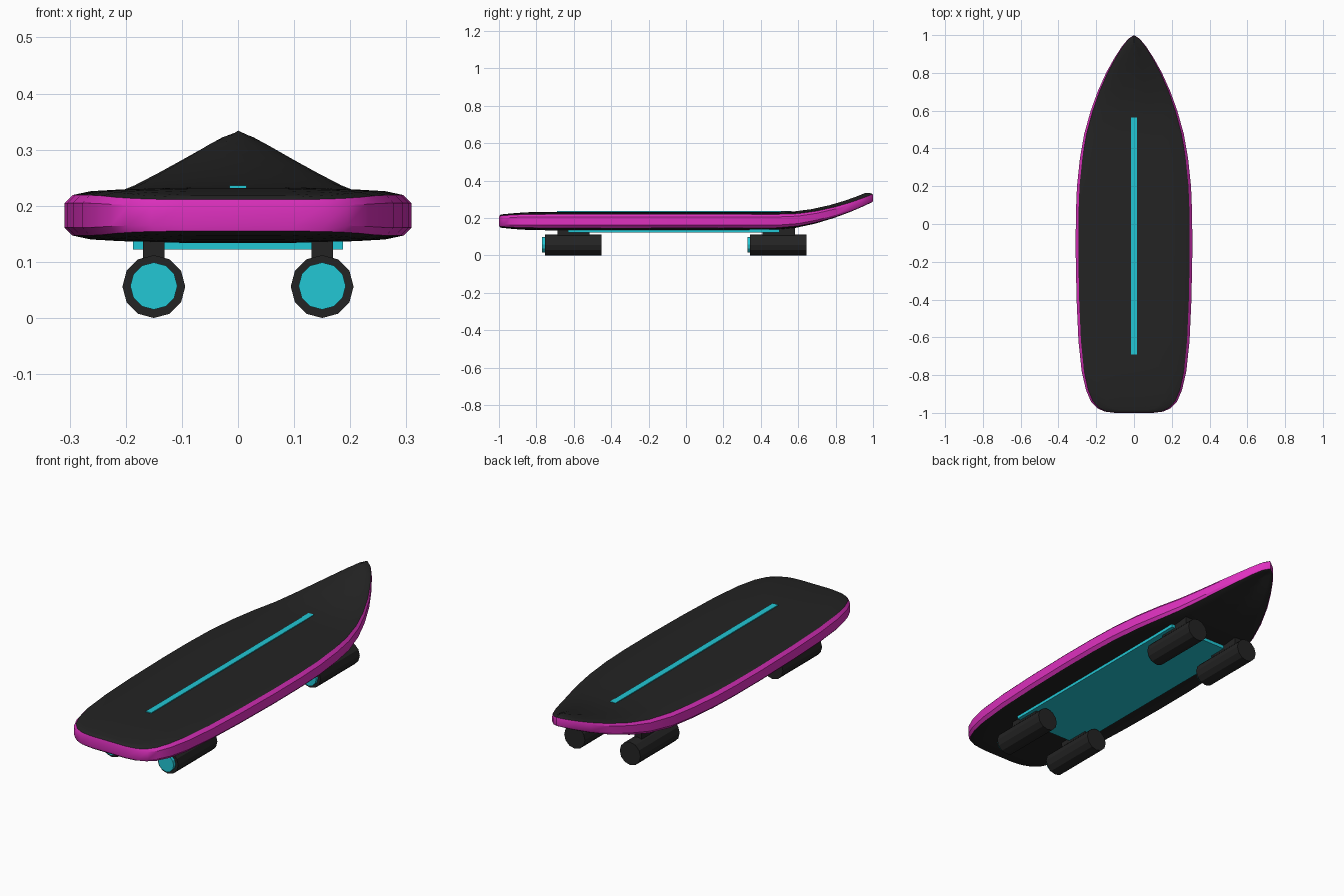
import bpy, bmesh, math
from mathutils import Matrix

cube = bpy.data.objects.get("Cube")
if cube:
    bpy.data.objects.remove(cube)


def material(name, rgb):
    m = bpy.data.materials.new(name)
    m.use_nodes = True
    m.diffuse_color = (*rgb, 1)
    m.node_tree.nodes["Principled BSDF"].inputs["Base Color"].default_value = (*rgb, 1)
    return m


BLACK = material("matte black", (0.017, 0.017, 0.017))
MAGENTA = material("magenta", (0.73, 0.03, 0.52))
CYAN = material("cyan", (0.016, 0.57, 0.66))


def finish(bm, name, mats):
    bmesh.ops.recalc_face_normals(bm, faces=bm.faces)
    mesh = bpy.data.meshes.new(name)
    bm.to_mesh(mesh)
    bm.free()
    for m in mats:
        mesh.materials.append(m)
    ob = bpy.data.objects.new(name, mesh)
    bpy.context.collection.objects.link(ob)
    return ob


def box(name, lo, hi, mat):
    bm = bmesh.new()
    bmesh.ops.create_cube(bm, size=1)
    for v in bm.verts:
        v.co = [a + (b - a) * (c + 0.5) for a, b, c in zip(lo, hi, v.co)]
    return finish(bm, name, [mat])


def rod(name, x, y0, y1, z, radius, mat):
    """Twelve-sided cylinder along y."""
    bm = bmesh.new()
    place = Matrix.Translation((x, (y0 + y1) / 2, z)) @ Matrix.Rotation(math.pi / 2, 4, "X")
    bmesh.ops.create_cone(bm, cap_ends=True, segments=12, radius1=radius,
                          radius2=radius, depth=y1 - y0, matrix=place)
    return finish(bm, name, [mat])


# Deck outline: (y, half width) from the square tail to the pointed nose
OUTLINE = [(-1, 0.1), (-0.993, 0.155), (-0.975, 0.195), (-0.94, 0.228), (-0.88, 0.254),
           (-0.78, 0.277), (-0.62, 0.294), (-0.4, 0.304), (-0.15, 0.309), (0.05, 0.308),
           (0.2, 0.302), (0.35, 0.286), (0.48, 0.263), (0.6, 0.229), (0.7, 0.193),
           (0.8, 0.148), (0.88, 0.103), (0.94, 0.064), (0.98, 0.031), (1, 0)]

# Deck section: (width scale, length scale, height above the mid-plane)
SECTION = [(1, 1, 0.022), (0.955, 0.998, 0.036), (0.85, 0.993, 0.043),
           (0.68, 0.985, 0.046), (0.35, 0.96, 0.049)]


def deck_height(y, h):
    nose = max(0, (y - 0.5) / 0.5)
    tail = max(0, (-0.8 - y) / 0.2)
    return 0.183 + 0.124 * nose ** 1.8 + h * (1 - 0.45 * nose - 0.22 * tail ** 2)


# Deck: stacked outline rings, closed with strips from side to side
bm = bmesh.new()
levels = [(sx, sy, -h) for sx, sy, h in reversed(SECTION)] + SECTION
rings = []
for sx, sy, h in levels:
    side = [[bm.verts.new((s * w * sx, y * sy, deck_height(y, h))) for y, w in OUTLINE]
            for s in (1, -1)]
    rings.append(side[0] + side[1][::-1])
n = len(rings[0])
rim = range(len(SECTION) - 2, len(SECTION) + 1)
for k, (a, b) in enumerate(zip(rings, rings[1:])):
    for i in range(n):
        j = (i + 1) % n
        face = bm.faces.new((a[i], a[j], b[j], b[i]))
        face.material_index = 1 if k in rim else 0
for ring in (rings[0], rings[-1]):
    for i in range(n // 2 - 1):
        bm.faces.new((ring[i], ring[i + 1], ring[n - 2 - i], ring[n - 1 - i]))
bmesh.ops.remove_doubles(bm, verts=bm.verts, dist=0.0001)
deck = finish(bm, "deck", [BLACK, MAGENTA])
bpy.ops.object.select_all(action="DESELECT")
deck.select_set(True)
bpy.context.view_layer.objects.active = deck
bpy.ops.object.shade_smooth_by_angle(angle=math.radians(30))

# Glowing centre stripe and underside plate
box("top_stripe", (-0.015, -0.69, 0.228), (0.015, 0.565, 0.236), CYAN)
box("underside_plate", (-0.187, -0.63, 0.122), (0.187, 0.5, 0.138), CYAN)

# Four thruster pods with glowing front discs, hung on struts
for end, y in (("front", -0.755), ("back", 0.343)):
    for side, x in (("left", 0.15), ("right", -0.15)):
        tag = end + "_" + side
        rod(tag + "_pod", x, y, y + 0.302, 0.056, 0.056, BLACK)
        rod(tag + "_pod_light", x, y - 0.015, y + 0.01, 0.057, 0.042, CYAN)
        box(tag + "_strut", (x - 0.019, y + 0.067, 0.09), (x + 0.019, y + 0.24, 0.15), BLACK)
